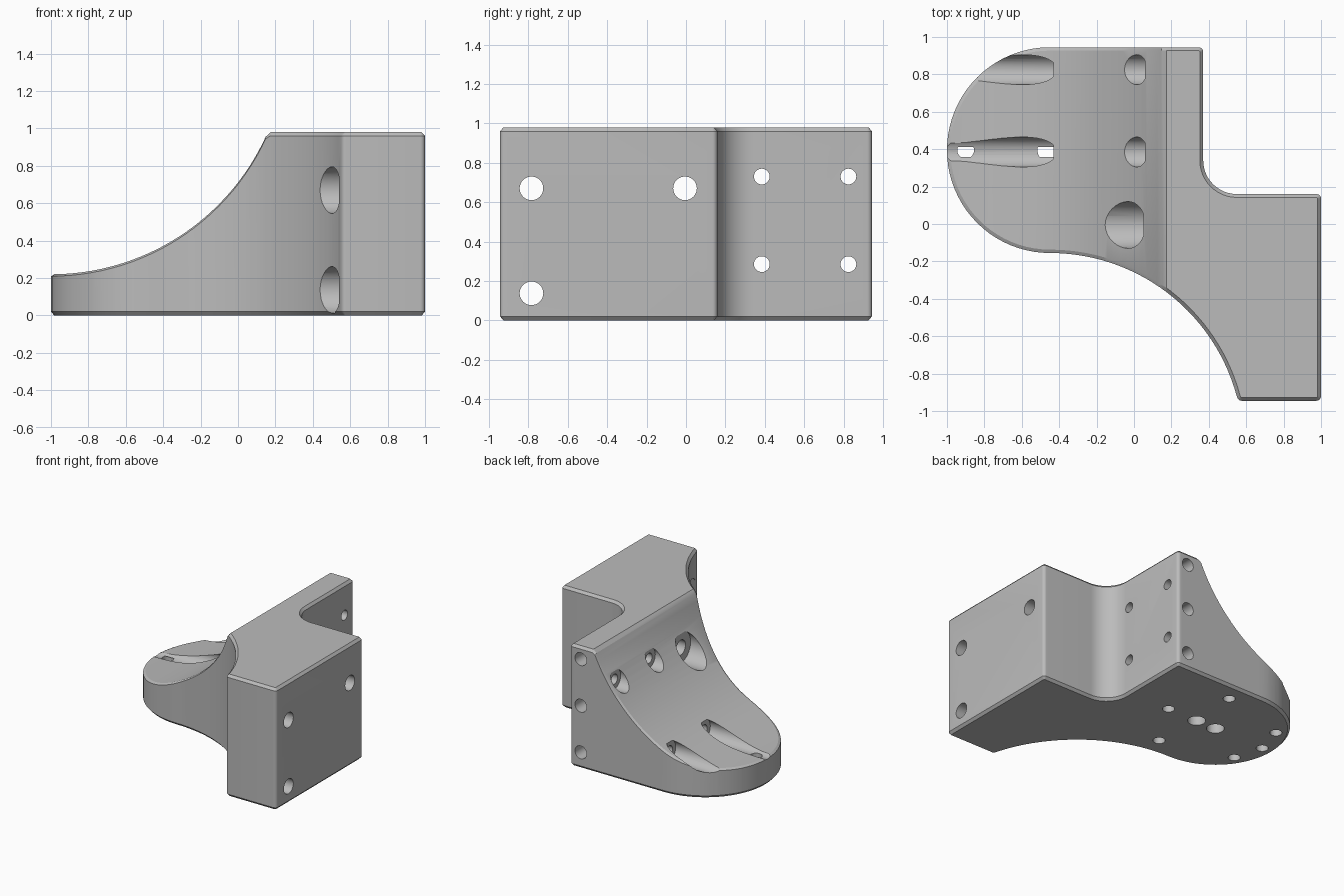
import bpy, bmesh
from math import sin, cos, radians, pi
from mathutils import Matrix, Vector

cube = bpy.data.objects.get("Cube")
if cube:
    bpy.data.objects.remove(cube, do_unlink=True)

grey = bpy.data.materials.new("machined_grey")
grey.use_nodes = True
colour = (0.5, 0.5, 0.5, 1)
grey.diffuse_color = colour
grey.node_tree.nodes["Principled BSDF"].inputs["Base Color"].default_value = colour


def arc(cx, cy, r, a0, a1, n):
    angles = [radians(a0 + (a1 - a0) * i / n) for i in range(n + 1)]
    return [Vector((cx + r * cos(a), cy + r * sin(a))) for a in angles]


def inset(loop, d):
    """Offset a counter-clockwise loop inwards with mitred corners."""
    out = []
    for i, p in enumerate(loop):
        a = (p - loop[i - 1]).normalized()
        b = (loop[(i + 1) % len(loop)] - p).normalized()
        na, nb = Vector((-a.y, a.x)), Vector((-b.y, b.x))
        out.append(p + (na + nb) * d / (1 + na.dot(nb)))
    return out


# Plan outline: round foot, sweeping hollow, square block with inner fillet
outline = (arc(-0.45, 0.395, 0.55, 90, 270, 40)
           + arc(-0.45, -1.19, 1.035, 90, 15, 28)[1:]
           + arc(0.576, -0.92, 0.025, 195, 270, 6)
           + arc(0.975, -0.92, 0.025, 270, 360, 6)
           + arc(0.975, 0.135, 0.025, 0, 90, 6)
           + arc(0.55, 0.34, 0.18, 270, 180, 12)
           + arc(0.345, 0.92, 0.025, 0, 90, 6))
inner = inset(outline, 0.018)

# Side profile: concave sweep up to a chamfered flat top
SWEEP_R, STEPS = 1.264, 26
profile = []
for i in range(STEPS + 1):
    a = radians(65.3) * i / STEPS
    profile.append((-1 + SWEEP_R * sin(a), 0.22 + SWEEP_R * (1 - cos(a))))
profile += [(0.175, 0.98), (1.1, 0.98)]


def height(x):
    for (x0, z0), (x1, z1) in zip(profile, profile[1:]):
        if x <= x1:
            return z0 + (z1 - z0) * (x - x0) / (x1 - x0)
    return profile[-1][1]


# Body: lofted loops, sliced along the profile, then dropped to its height
bm = bmesh.new()
FLAT = 1.0
levels = [(inner, 0), (outline, 0.02), (outline, FLAT), (inner, FLAT + 0.1)]
rings = [[bm.verts.new((p.x, p.y, z)) for p in loop] for loop, z in levels]
n = len(outline)
for low, high in zip(rings, rings[1:]):
    for i in range(n):
        j = (i + 1) % n
        bm.faces.new((low[i], low[j], high[j], high[i]))
bm.faces.new(rings[0][::-1])
bm.faces.new(rings[-1])
for x, _ in profile[1:-1]:
    bmesh.ops.bisect_plane(bm, geom=bm.verts[:] + bm.edges[:] + bm.faces[:],
                           dist=1e-5, plane_co=(x, 0, 0), plane_no=(1, 0, 0))
for v in bm.verts:
    if v.co.z > FLAT - 0.01:
        t = (v.co.z - FLAT) / 0.1
        drop = 0.01 if v.co.x < 0.15 else 0.02
        v.co.z = height(v.co.x) - drop * (1 - t)
bmesh.ops.recalc_face_normals(bm, faces=bm.faces[:])
mesh = bpy.data.meshes.new("bracket_body")
bm.to_mesh(mesh)
bm.free()
mesh.materials.append(grey)
body = bpy.data.objects.new("bracket_body", mesh)
bpy.context.collection.objects.link(body)
bpy.ops.object.select_all(action='DESELECT')
body.select_set(True)
bpy.context.view_layer.objects.active = body


def drill(start, end, r):
    """Cut a round hole between two points."""
    a, b = Vector(start), Vector(end)
    rot = (b - a).to_track_quat('Z', 'Y').to_matrix().to_4x4()
    cut = bmesh.new()
    bmesh.ops.create_cone(cut, cap_ends=True, segments=32, radius1=r, radius2=r,
                          depth=(b - a).length,
                          matrix=Matrix.Translation((a + b) / 2) @ rot)
    data = bpy.data.meshes.new("hole_cutter")
    cut.to_mesh(data)
    cut.free()
    data.materials.append(grey)
    cutter = bpy.data.objects.new("hole_cutter", data)
    cutter.hide_render = True
    bpy.context.collection.objects.link(cutter)
    mod = body.modifiers.new("hole", 'BOOLEAN')
    mod.operation = 'DIFFERENCE'
    mod.solver = 'EXACT'
    mod.object = cutter
    bpy.ops.object.modifier_apply(modifier=mod.name)
    bpy.data.objects.remove(cutter, do_unlink=True)


def bolt_hole(y, z, seat_x, seat_r, bore_r):
    """Counterbore from the left-hand end, then a bore right through."""
    drill((-1.2, y, z), (seat_x, y, z), seat_r)
    drill((-1.2, y, z), (1.2, y, z), bore_r)


# Small bolt holes through the tall wall
for y in (0.385, 0.825):
    bolt_hole(y, 0.73, 0.06, 0.08, 0.04)
    bolt_hole(y, 0.285, -0.43, 0.08, 0.04)

# Large bolt holes through the block
bolt_hole(-0.005, 0.67, 0.05, 0.125, 0.06)
for z in (0.67, 0.137):
    bolt_hole(-0.785, z, 0.54, 0.125, 0.06)

# Blind holes under the foot: a ring and a central pair
for angle in (0, 63, 148, 180, 212, 297):
    a = radians(angle)
    x, y = -0.45 + 0.45 * cos(a), 0.395 + 0.45 * sin(a)
    drill((x, y, -0.1), (x, y, 0.21), 0.045)
for x in (-0.45, -0.27):
    drill((x, 0.395, -0.1), (x, 0.395, 0.21), 0.066)

# Blind holes in the back edge of the wall
for z in (0.13, 0.505, 0.88):
    drill((0.275, 1.1, z), (0.275, 0.65, z), 0.052)

bpy.ops.object.shade_smooth_by_angle(angle=radians(20))
